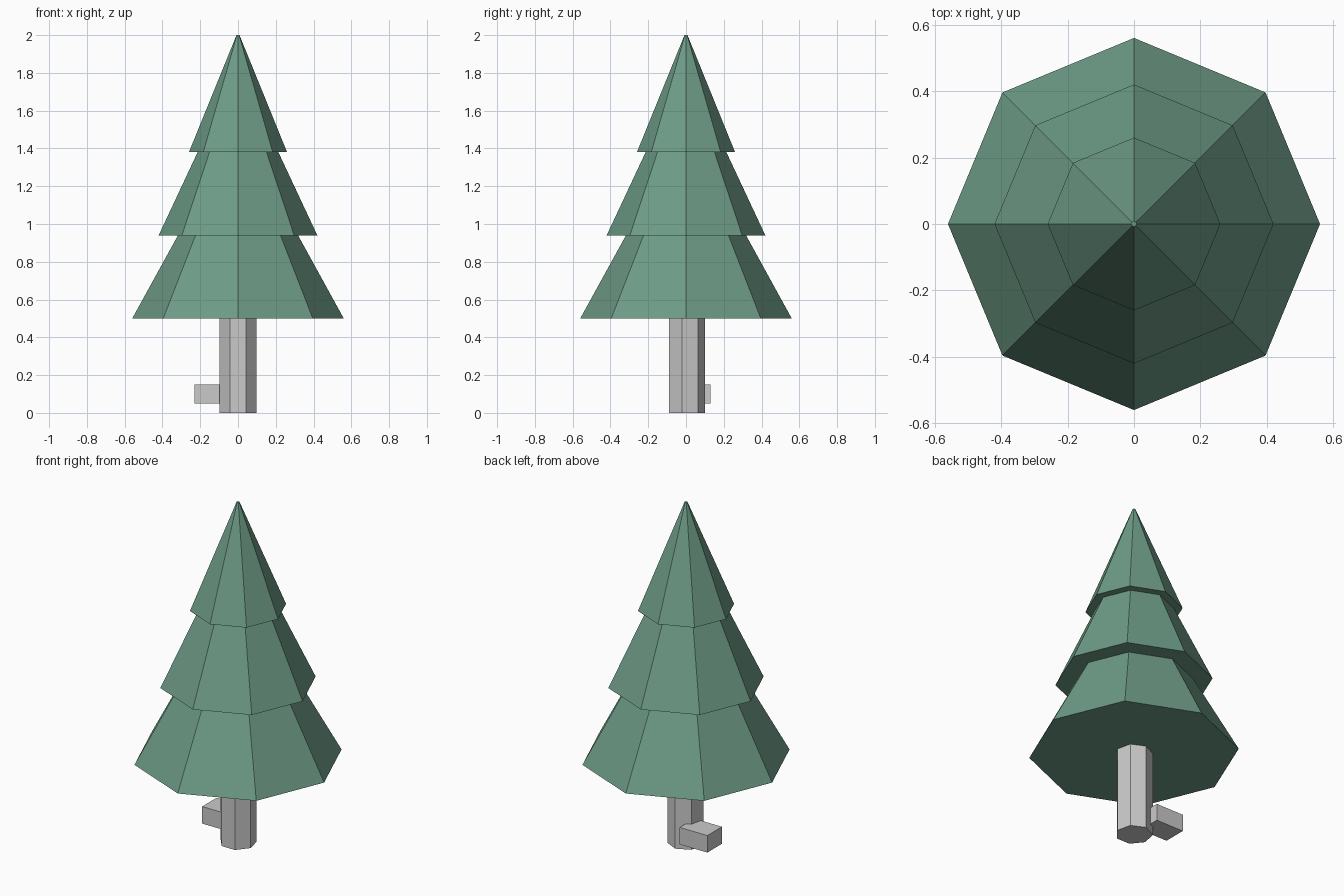
import bpy
import bmesh
from math import cos, sin, pi

cube = bpy.data.objects.get("Cube")
if cube:
    bpy.data.objects.remove(cube, do_unlink=True)


def make_material(name, rgb):
    mat = bpy.data.materials.new(name)
    mat.use_nodes = True
    colour = (*rgb, 1.0)
    mat.diffuse_color = colour
    bsdf = next(n for n in mat.node_tree.nodes if n.type == 'BSDF_PRINCIPLED')
    bsdf.inputs["Base Color"].default_value = colour
    return mat


def stacked_rings(name, profile, sides, start_angle, mat):
    """Closed solid from (radius, height) rings, bottom to top."""
    bm = bmesh.new()
    rings = []
    for radius, z in profile:
        angles = [start_angle + 2 * pi * i / sides for i in range(sides)]
        rings.append([bm.verts.new((radius * cos(a), radius * sin(a), z)) for a in angles])
    for low, high in zip(rings, rings[1:]):
        for i in range(sides):
            j = (i + 1) % sides
            bm.faces.new((low[i], low[j], high[j], high[i]))
    bm.faces.new(rings[0][::-1])
    bm.faces.new(rings[-1])
    return finish(name, bm, mat)


def box(name, low, high, mat):
    bm = bmesh.new()
    bmesh.ops.create_cube(bm, size=1)
    for v in bm.verts:
        v.co = [a + (c + 0.5) * (b - a) for a, b, c in zip(low, high, v.co)]
    return finish(name, bm, mat)


def finish(name, bm, mat):
    bmesh.ops.recalc_face_normals(bm, faces=bm.faces)
    mesh = bpy.data.meshes.new(name)
    bm.to_mesh(mesh)
    bm.free()
    mesh.materials.append(mat)
    obj = bpy.data.objects.new(name, mesh)
    bpy.context.collection.objects.link(obj)
    return obj


needle_green = make_material("needle green", (0.155, 0.33, 0.243))
bark_grey = make_material("bark grey", (0.59, 0.59, 0.60))

# Three flared tiers of foliage with flat undersides
tiers = [(0.56, 0.50), (0.318, 0.94),
         (0.42, 0.94), (0.214, 1.38),
         (0.26, 1.38), (0.008, 2.0)]
stacked_rings("foliage", tiers, 8, 0, needle_green)

# Seven-sided trunk
stacked_rings("trunk", [(0.1, 0), (0.1, 0.5)], 7, pi / 2, bark_grey)

# Short block at the foot of the trunk
box("root_stub", (-0.23, -0.005, 0.05), (-0.05, 0.13, 0.15), bark_grey)
